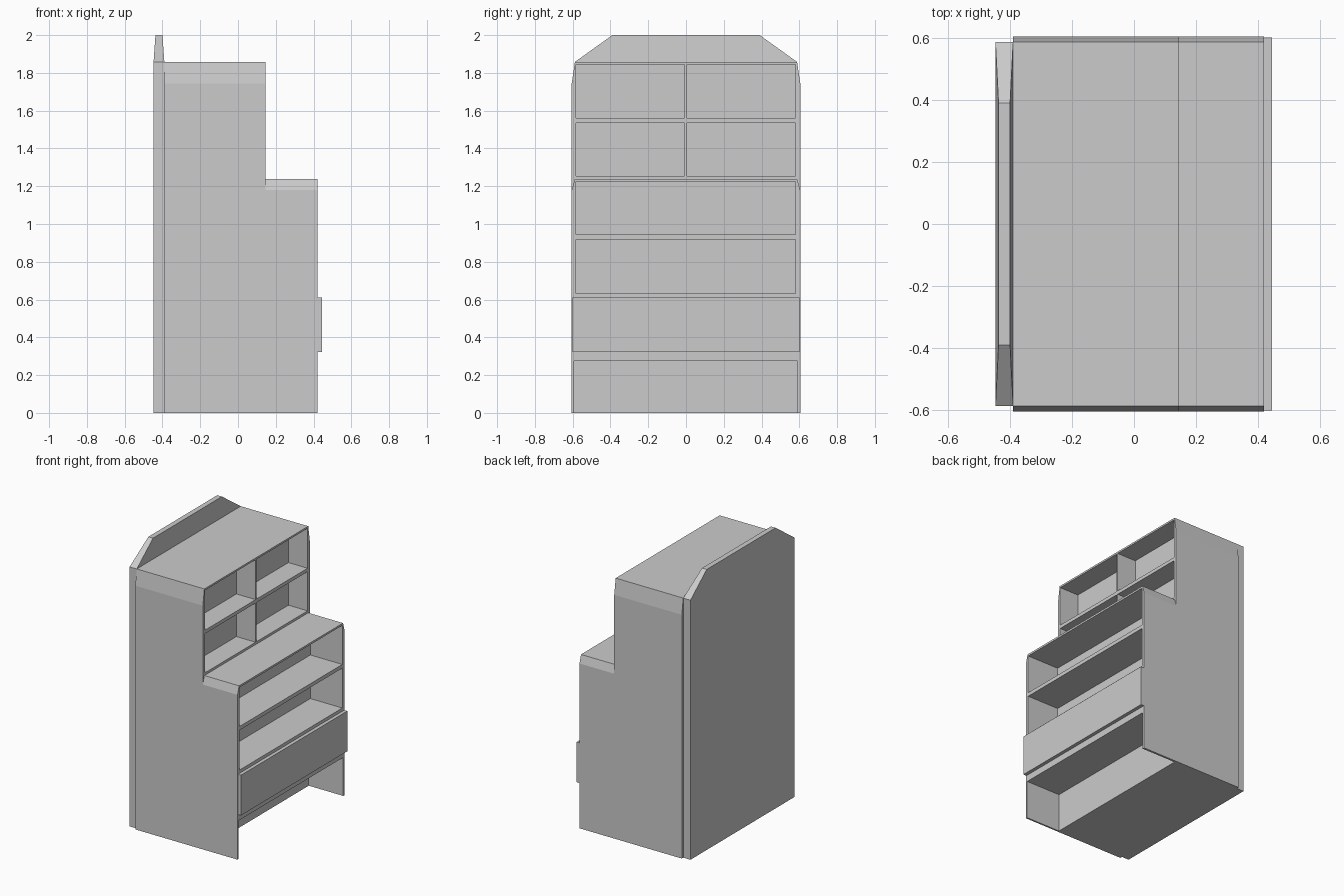
import bpy

cube = bpy.data.objects.get("Cube")
if cube:
    bpy.data.objects.remove(cube, do_unlink=True)

grey = bpy.data.materials.new("pale grey")
grey.use_nodes = True
colour = (0.6, 0.6, 0.6, 1)
grey.diffuse_color = colour
grey.node_tree.nodes["Principled BSDF"].inputs["Base Color"].default_value = colour


def loft(name, loops):
    """Closed solid through two or more matching loops of points."""
    n = len(loops[0])
    verts = [p for loop in loops for p in loop]
    last = len(verts) - n
    faces = [list(range(n))[::-1], [last + i for i in range(n)]]
    for k in range(0, last, n):
        for i in range(n):
            j = (i + 1) % n
            faces.append((k + i, k + j, k + n + j, k + n + i))
    mesh = bpy.data.meshes.new(name)
    mesh.from_pydata(verts, [], faces)
    mesh.materials.append(grey)
    obj = bpy.data.objects.new(name, mesh)
    bpy.context.collection.objects.link(obj)
    return obj


def box(name, x, y, z):
    return loft(name, [[(x[0], y[0], h), (x[1], y[0], h), (x[1], y[1], h), (x[0], y[1], h)]
                       for h in z])


def block(name, x0, x1, shoulder, top):
    """Cabinet block whose sides lean inward above the shoulder."""
    half = [(0.605, 0), (0.605, shoulder), (0.588, top)]
    outline = half + [(-y, z) for y, z in reversed(half)]
    return loft(name, [[(x, y, z) for y, z in outline] for x in (x0, x1)])


def combine(target, tool, operation):
    mod = target.modifiers.new(operation, 'BOOLEAN')
    mod.object, mod.operation, mod.solver = tool, operation, 'EXACT'
    bpy.context.view_layer.objects.active = target
    bpy.ops.object.modifier_apply(modifier=mod.name)
    bpy.data.objects.remove(tool, do_unlink=True)


# Stepped cabinet body
body = block("cabinet_body", -0.39, 0.145, 1.745, 1.858)
combine(body, block("lower_block", 0.05, 0.42, 1.18, 1.238), 'UNION')

# Four upper compartments
for z in ((1.255, 1.535), (1.56, 1.845)):
    for y in ((-0.583, -0.008), (0.005, 0.58)):
        combine(body, box("cutter", (-0.007, 0.3), y, z), 'DIFFERENCE')

# Two wide open shelves
for z in ((0.633, 0.918), (0.945, 1.224)):
    combine(body, box("cutter", (0.167, 0.6), (-0.583, 0.58), z), 'DIFFERENCE')

# Open foot space between the side panels
combine(body, box("cutter", (0.147, 0.6), (-0.593, 0.59), (-0.1, 0.275)), 'DIFFERENCE')

# Drawer front
box("drawer_front", (0.42, 0.445), (-0.602, 0.602), (0.322, 0.61))

# Back board with clipped, thinner top
back = [(-0.447, -0.39, 0.588, 0), (-0.447, -0.39, 0.588, 1.858), (-0.437, -0.4, 0.39, 2)]
loft("back_board", [[(a, -w, z), (b, -w, z), (b, w, z), (a, w, z)] for a, b, w, z in back])
